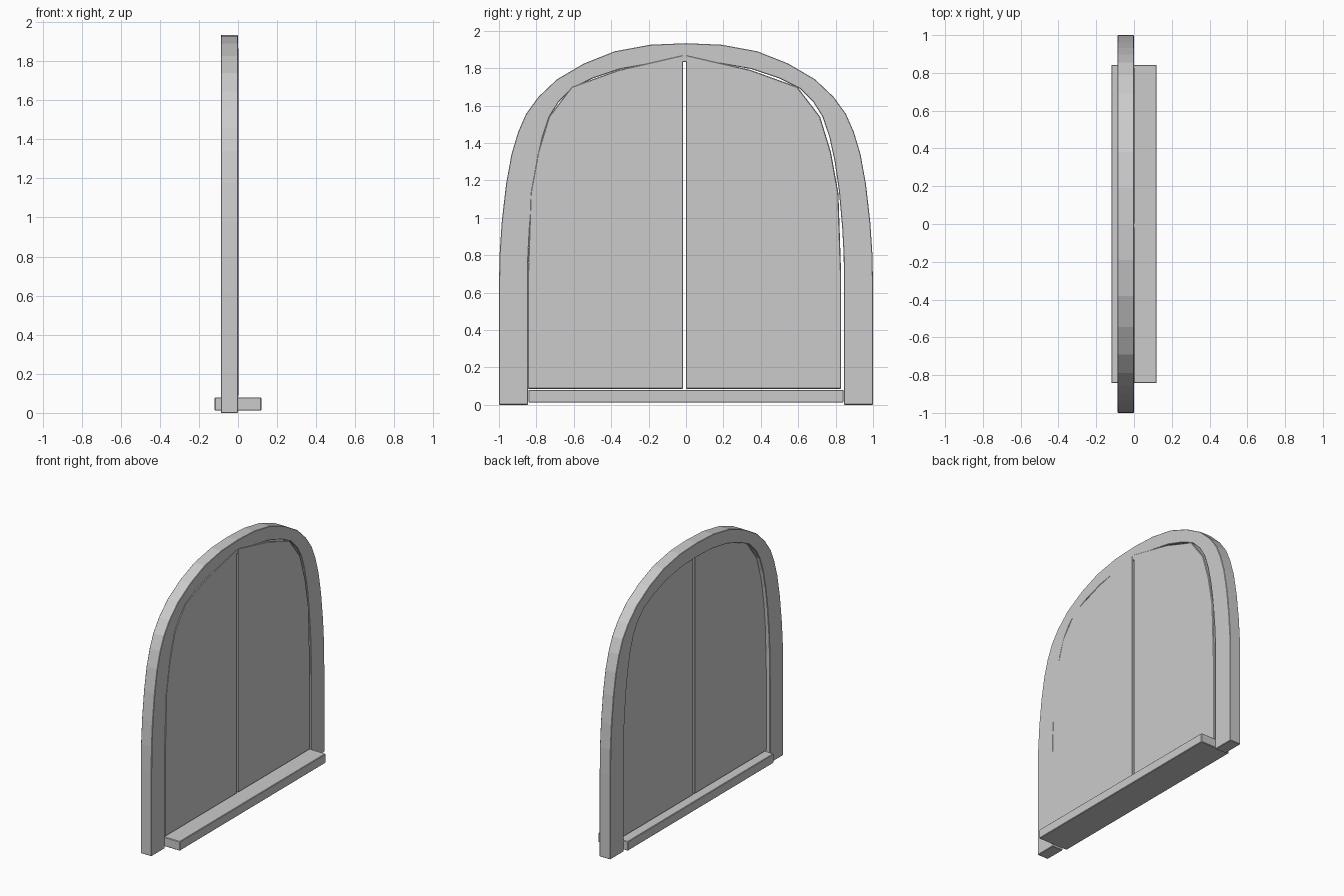
import bpy, bmesh

if "Cube" in bpy.data.objects:
    bpy.data.objects.remove(bpy.data.objects["Cube"])


def extrude_outline(name, outline, x0, x1, bevel=0.0):
    """Solid made from a (y, z) outline, extruded along x from x0 to x1."""
    bm = bmesh.new()
    face = bm.faces.new([bm.verts.new((x0, y, z)) for y, z in outline])
    ext = bmesh.ops.extrude_face_region(bm, geom=[face])
    moved = [v for v in ext["geom"] if isinstance(v, bmesh.types.BMVert)]
    bmesh.ops.translate(bm, verts=moved, vec=(x1 - x0, 0, 0))
    bmesh.ops.recalc_face_normals(bm, faces=bm.faces)
    mesh = bpy.data.meshes.new(name)
    bm.to_mesh(mesh)
    bm.free()
    obj = bpy.data.objects.new(name, mesh)
    bpy.context.collection.objects.link(obj)
    if bevel:
        mod = obj.modifiers.new("soft_edges", "BEVEL")
        mod.width = bevel
        mod.segments = 1
        mod.limit_method = "ANGLE"
    return obj


def mirrored(half):
    """Full arch from a right half that runs from the foot to the crown."""
    return half + [(-y, z) for y, z in reversed(half[:-1])]


# arched frame: outer and inner curves, foot to crown
outer = [(1, 0), (1, .62), (.997, .80), (.985, .98), (.962, 1.18), (.933, 1.34),
         (.897, 1.46), (.855, 1.555), (.79, 1.645), (.69, 1.74), (.545, 1.825),
         (.38, 1.89), (.19, 1.925), (0, 1.933)]
inner = [(.845, 0), (.845, .62), (.843, .80), (.835, .95), (.817, 1.15), (.795, 1.30),
         (.767, 1.43), (.73, 1.54), (.68, 1.62), (.61, 1.69), (.50, 1.745),
         (.35, 1.795), (.18, 1.825), (0, 1.832)]
extrude_outline("arch_frame", mirrored(outer) + mirrored(inner)[::-1], -.088, 0, .003)

# two door leaves, mirrored about a centre line slightly off the middle
leaf = [(.008, .085), (.838, .085), (.838, .68), (.823, 1.13), (.783, 1.35),
        (.725, 1.54), (.603, 1.70), (.353, 1.79), (.008, 1.87)]
for name, side in (("right_door_leaf", 1), ("left_door_leaf", -1)):
    extrude_outline(name, [(side * y - .008, z) for y, z in leaf], -.06, .002, .004)

# threshold between the feet of the frame
sill = [(-.843, .012), (.843, .012), (.843, .08), (-.843, .08)]
extrude_outline("threshold", sill, -.12, .12, .004)
